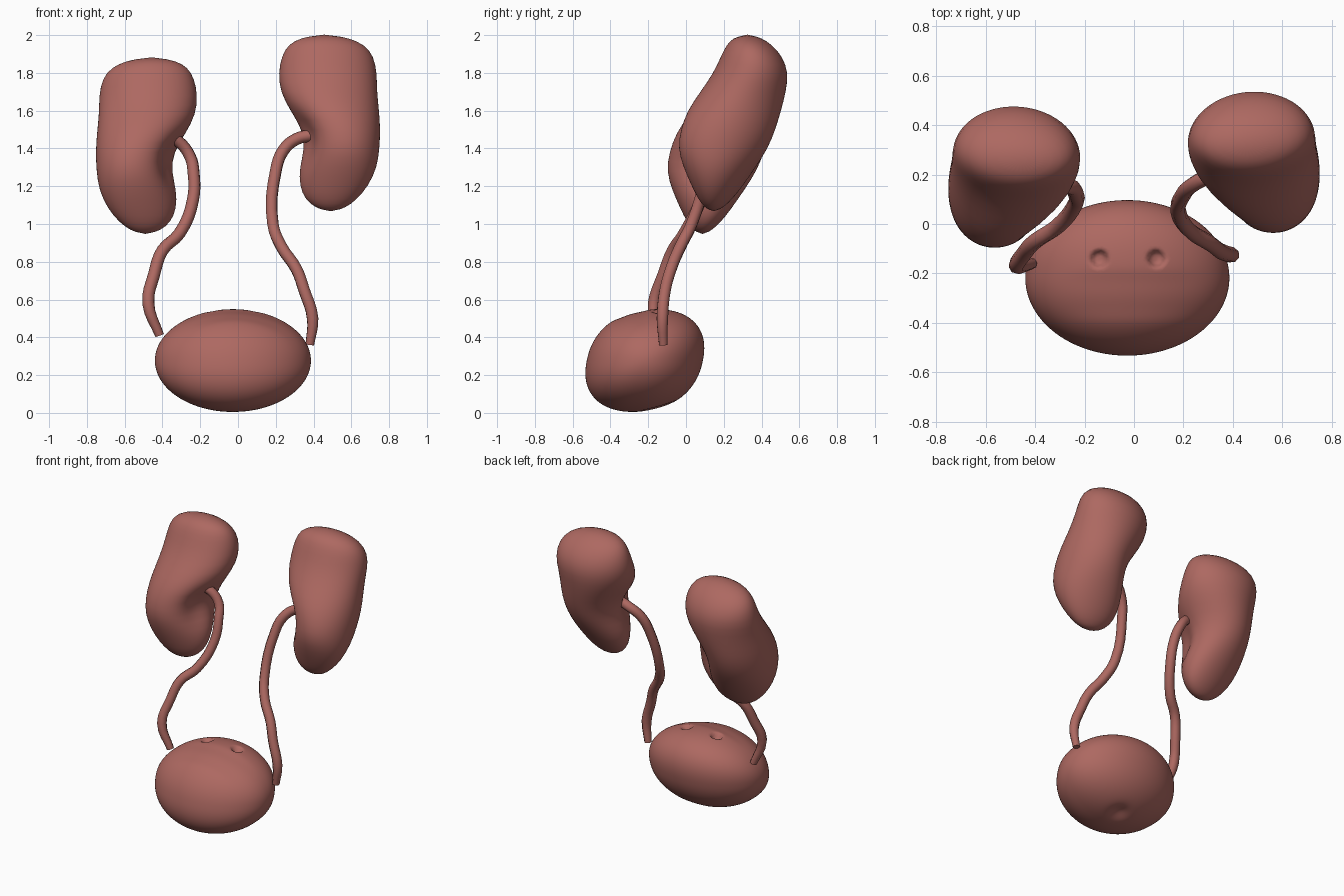
import bpy, bmesh
from math import sin, cos, pi, exp, radians
from mathutils import Vector

if "Cube" in bpy.data.objects:
    bpy.data.objects.remove(bpy.data.objects["Cube"])

mat = bpy.data.materials.new("tissue")
mat.diffuse_color = (0.42, 0.14, 0.12, 1)
mat.use_nodes = True
mat.node_tree.nodes["Principled BSDF"].inputs["Base Color"].default_value = mat.diffuse_color


def add_object(name, bm):
    bmesh.ops.recalc_face_normals(bm, faces=bm.faces)
    me = bpy.data.meshes.new(name)
    bm.to_mesh(me)
    bm.free()
    me.materials.append(mat)
    me.polygons.foreach_set("use_smooth", [True] * len(me.polygons))
    ob = bpy.data.objects.new(name, me)
    bpy.context.collection.objects.link(ob)
    return ob


# Kidney: horizontal sections (z, x min, x max, y min, y max)
SECTIONS = [
    (1.985, 0.33, 0.59, 0.25, 0.40), (1.95, 0.265, 0.67, 0.215, 0.455),
    (1.89, 0.23, 0.72, 0.185, 0.51), (1.80, 0.212, 0.737, 0.145, 0.545),
    (1.70, 0.222, 0.737, 0.075, 0.53), (1.60, 0.275, 0.748, 0.005, 0.505),
    (1.50, 0.335, 0.755, -0.03, 0.475), (1.40, 0.345, 0.75, -0.045, 0.435),
    (1.30, 0.322, 0.738, -0.015, 0.37), (1.20, 0.325, 0.69, 0.03, 0.30),
    (1.13, 0.355, 0.63, 0.065, 0.245), (1.085, 0.41, 0.57, 0.10, 0.195)]


def kidney(name, side, dy, dz):
    bm = bmesh.new()
    n = 32
    hilum = Vector((0.36, 0.12, 1.45))
    place = lambda p: bm.verts.new((p.x * side, p.y + dy, p.z + dz))
    rings = []
    for z, x0, x1, y0, y1 in SECTIONS:
        # skew of the section turns slightly from top to bottom
        skew = radians(-10 + 13 * min(1, max(0, (z - 1.2) / 0.6)))
        ring = []
        for i in range(n):
            t = 2 * pi * i / n
            p = Vector(((x0 + x1) / 2 + (x1 - x0) / 2 * cos(t),
                        (y0 + y1) / 2 + (y1 - y0) / 2 * sin(t + skew), z))
            dent = exp(-((p - hilum).length / 0.09) ** 2)
            p += Vector((0.05, 0.03, 0)) * dent
            ring.append(place(p))
        rings.append(ring)
    for a, b in zip(rings, rings[1:]):
        for i in range(n):
            bm.faces.new((a[i], a[(i + 1) % n], b[(i + 1) % n], b[i]))
    for ring, tip in ((rings[0], (0.455, 0.325, 2.005)), (rings[-1], (0.49, 0.147, 1.065))):
        v = place(Vector(tip))
        for i in range(n):
            bm.faces.new((ring[i], ring[(i + 1) % n], v))
    ob = add_object(name, bm)
    mod = ob.modifiers.new("smooth", 'SUBSURF')
    mod.levels = mod.render_levels = 1


kidney("kidney_high", 1, 0, 0)
kidney("kidney_low", -1, -0.06, -0.12)

# Bladder: leaning ellipsoid with two inlet pits, a shallow top fold and an outlet dent
bm = bmesh.new()
bmesh.ops.create_icosphere(bm, subdivisions=6, radius=1)
for v in bm.verts:
    x, y, z = v.co
    # slightly squarer side outline
    r = (y * y + z * z) ** 0.5
    if r > 1e-6:
        k = r / (abs(y) ** 2.25 + abs(z) ** 2.25) ** (1 / 2.25)
        y, z = y * k, z * k
    lean = radians(10)
    p = Vector((-0.027 + 0.413 * x,
                -0.218 + 0.312 * (y * cos(lean) + z * sin(lean)),
                0.277 + 0.272 * z))
    if z > 0:
        for px in (-0.14, 0.09):
            d2 = (p.x - px) ** 2 + (p.y + 0.14) ** 2
            p.z -= 0.035 * exp(-(d2 / 0.032 ** 2) ** 3)
        p.z -= 0.01 * exp(-((p.y + 0.29) / 0.09) ** 4 - (p.x / 0.28) ** 4)
    else:
        d2 = (p.x - 0.0) ** 2 + (p.y + 0.15) ** 2
        p.z += 0.025 * exp(-d2 / 0.06 ** 2)
    v.co = p
add_object("bladder", bm)


# Ureters: tubes along a few path points
def ureter(name, path):
    cu = bpy.data.curves.new(name, 'CURVE')
    cu.dimensions = '3D'
    cu.bevel_depth = 0.032
    cu.bevel_resolution = 2
    cu.use_fill_caps = True
    cu.resolution_u = 4
    sp = cu.splines.new('BEZIER')
    sp.bezier_points.add(len(path) - 1)
    for i, (bp, co) in enumerate(zip(sp.bezier_points, path)):
        bp.co = co
        bp.radius = 0.75 if i == len(path) - 1 else 1
        bp.handle_left_type = bp.handle_right_type = 'AUTO'
    cu.materials.append(mat)
    ob = bpy.data.objects.new(name, cu)
    bpy.context.collection.objects.link(ob)
    bpy.ops.object.select_all(action='DESELECT')
    ob.select_set(True)
    bpy.context.view_layer.objects.active = ob
    bpy.ops.object.convert(target='MESH')
    bpy.ops.object.shade_smooth_by_angle(angle=radians(50))


ureter("ureter_high", [
    (0.39, 0.18, 1.47), (0.31, 0.19, 1.45), (0.24, 0.16, 1.39), (0.20, 0.12, 1.28),
    (0.185, 0.03, 1.0), (0.23, -0.03, 0.88), (0.31, -0.08, 0.76),
    (0.35, -0.11, 0.65), (0.395, -0.125, 0.50), (0.38, -0.12, 0.36)])
ureter("ureter_low", [
    (-0.39, 0.11, 1.465), (-0.32, 0.14, 1.44), (-0.255, 0.15, 1.36), (-0.235, 0.12, 1.27),
    (-0.238, 0.08, 1.13), (-0.31, -0.01, 0.95), (-0.40, -0.07, 0.86),
    (-0.445, -0.12, 0.73), (-0.475, -0.17, 0.58), (-0.415, -0.16, 0.41)])
